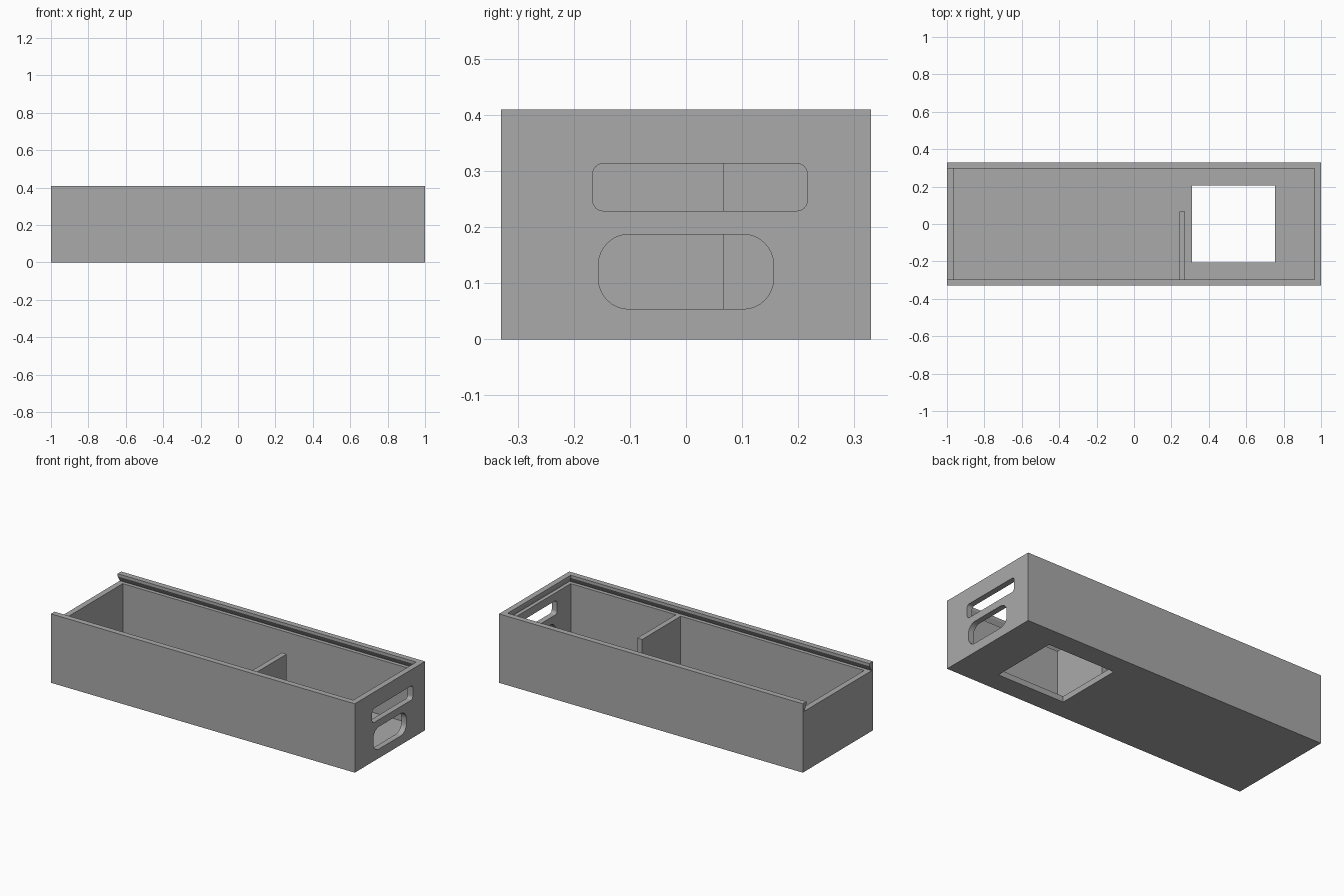
import bpy, bmesh, math

if "Cube" in bpy.data.objects:
    bpy.data.objects.remove(bpy.data.objects["Cube"], do_unlink=True)

L, W, H = 1.0, 0.33, 0.41      # half length, half width, height
T = 0.034                      # wall thickness
IX, IY = L - T, W - T          # inner half sizes
SHELF = 0.36                   # height of the lid channel floor

grey = bpy.data.materials.new("grey plastic")
grey.use_nodes = True
color = (0.40, 0.40, 0.40, 1)
grey.diffuse_color = color
grey.node_tree.nodes["Principled BSDF"].inputs["Base Color"].default_value = color


def loft(name, rings):
    """Closed solid through rings of equal point count."""
    bm = bmesh.new()
    loops = [[bm.verts.new(p) for p in ring] for ring in rings]
    n = len(loops[0])
    for a, b in zip(loops, loops[1:]):
        for i in range(n):
            j = (i + 1) % n
            bm.faces.new((a[i], a[j], b[j], b[i]))
    bm.faces.new(loops[0][::-1])
    bm.faces.new(loops[-1])
    bmesh.ops.recalc_face_normals(bm, faces=bm.faces)
    mesh = bpy.data.meshes.new(name)
    bm.to_mesh(mesh)
    bm.free()
    mesh.materials.append(grey)
    obj = bpy.data.objects.new(name, mesh)
    bpy.context.collection.objects.link(obj)
    return obj


def rect(x0, x1, y0, y1, z):
    return [(x0, y0, z), (x1, y0, z), (x1, y1, z), (x0, y1, z)]


def box(name, x0, x1, y0, y1, z0, z1):
    return loft(name, [rect(x0, x1, y0, y1, z) for z in (z0, z1)])


def rounded_slot(name, y0, y1, z0, z1, r, steps=8):
    """Rounded rectangle in the yz plane, pushed through the right end wall."""
    corners = [(y1 - r, z1 - r), (y0 + r, z1 - r), (y0 + r, z0 + r), (y1 - r, z0 + r)]
    pts = []
    for k, (cy, cz) in enumerate(corners):
        for i in range(steps + 1):
            a = math.pi / 2 * (k + i / steps)
            pts.append((cy + r * math.cos(a), cz + r * math.sin(a)))
    return loft(name, [[(x, y, z) for y, z in pts] for x in (IX - 0.05, L + 0.05)])


def cut(target, cutter):
    cutter.hide_render = True
    mod = target.modifiers.new("cut", "BOOLEAN")
    mod.operation = "DIFFERENCE"
    mod.solver = "EXACT"
    mod.object = cutter
    bpy.context.view_layer.objects.active = target
    bpy.ops.object.modifier_apply(modifier=mod.name)
    bpy.data.objects.remove(cutter, do_unlink=True)


# Outer body
body = box("box_body", -L, L, -W, W, 0, H)

# Main compartment
cut(body, box("cavity_cutter", -IX, IX, -IY, IY, T, SHELF + 0.02))

# Dovetail channel for a sliding lid, open at the right-hand x end of -1
under = 0.022
lid_levels = [(SHELF, under), (H - 0.016, 0), (H + 0.05, 0)]
cut(body, loft("lid_channel_cutter",
               [rect(-L - 0.1, IX + g, -IY - g, IY + g, z) for z, g in lid_levels]))

# Square opening in the floor
cut(body, box("floor_opening_cutter", 0.311, 0.753, -0.206, 0.206, -0.05, T + 0.05))

# Two rounded slots in the end wall
cut(body, rounded_slot("upper_slot_cutter", -0.166, 0.216, 0.229, 0.313, 0.018))
cut(body, rounded_slot("lower_slot_cutter", -0.156, 0.156, 0.054, 0.187, 0.054))

# Partial partition standing on the floor against the front wall
divider = box("divider", 0.242, 0.274, -IY, 0.067, T, SHELF)

# Smooth only the slot corners
for obj in (body, divider):
    bpy.ops.object.select_all(action="DESELECT")
    obj.select_set(True)
    bpy.context.view_layer.objects.active = obj
    bpy.ops.object.shade_smooth_by_angle(angle=math.radians(30))
